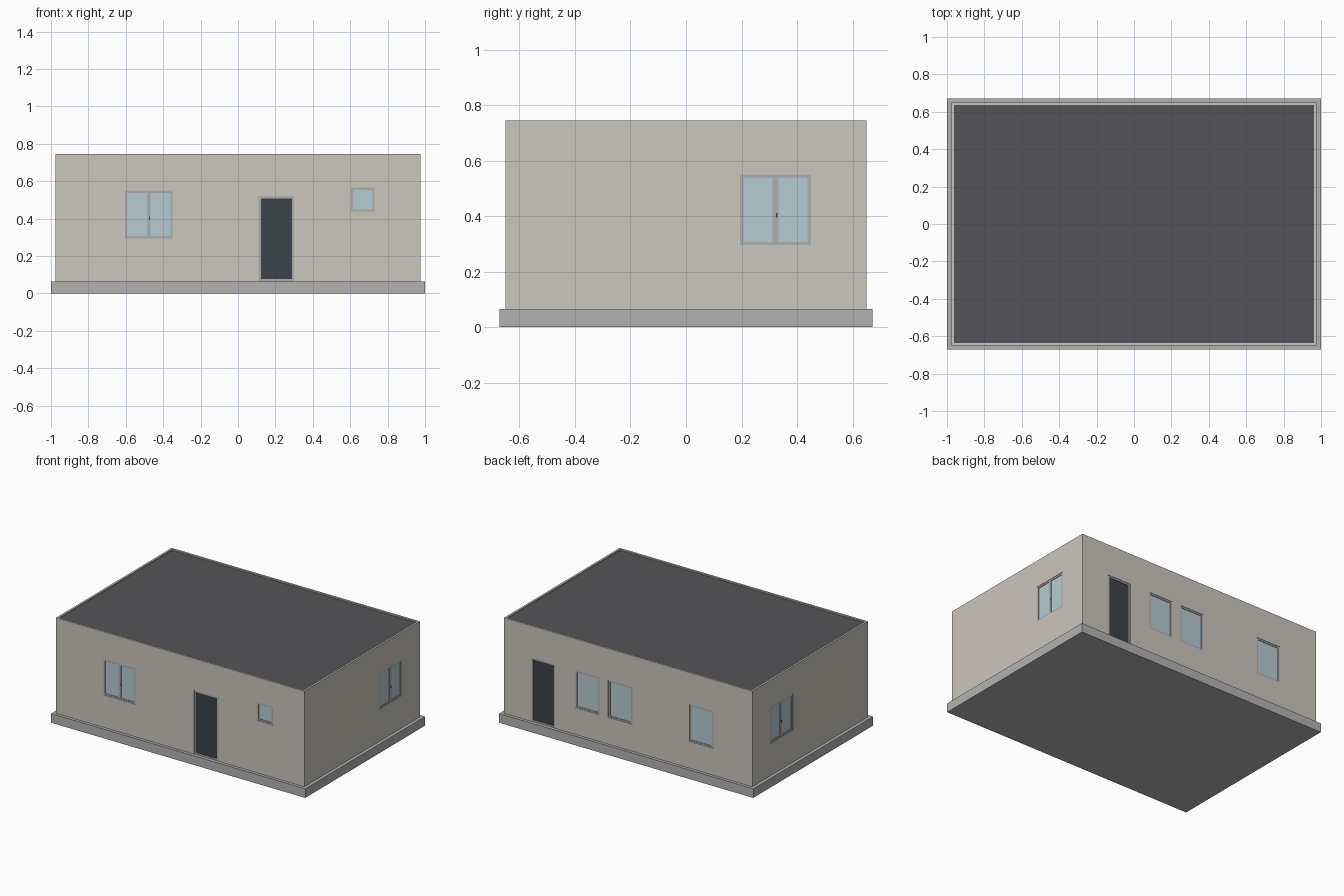
import bpy, bmesh
from math import radians
from mathutils import Matrix, Vector

if "Cube" in bpy.data.objects:
    bpy.data.objects.remove(bpy.data.objects["Cube"])


def material(name, r, g, b):
    m = bpy.data.materials.new(name)
    m.diffuse_color = (r, g, b, 1)
    m.use_nodes = True
    m.node_tree.nodes["Principled BSDF"].inputs["Base Color"].default_value = m.diffuse_color
    return m


PLASTER = material("plaster", 0.60, 0.57, 0.51)
CONCRETE = material("concrete", 0.45, 0.45, 0.45)
ROOFING = material("roofing", 0.09, 0.09, 0.10)
FRAME = material("frame", 0.43, 0.43, 0.43)
GLASS = material("glass", 0.47, 0.60, 0.65)
DOOR = material("door", 0.045, 0.055, 0.065)
METAL = material("handle", 0.05, 0.05, 0.05)

X, Y = 0.977, 0.65          # outer wall half sizes
T = 0.014                   # wall thickness
BASE, TOP = 0.065, 0.745


def boxes(name, spans, mat=None, angle=0):
    """One object from boxes given as (x0, x1, y0, y1, z0, z1), turned about z."""
    bm = bmesh.new()
    turn = Matrix.Rotation(radians(angle), 4, 'Z')
    for x0, x1, y0, y1, z0, z1 in spans:
        centre = Vector(((x0 + x1) / 2, (y0 + y1) / 2, (z0 + z1) / 2))
        size = Matrix.Diagonal((x1 - x0, y1 - y0, z1 - z0, 1))
        bmesh.ops.create_cube(bm, size=1, matrix=turn @ Matrix.Translation(centre) @ size)
    mesh = bpy.data.meshes.new(name)
    bm.to_mesh(mesh)
    bm.free()
    ob = bpy.data.objects.new(name, mesh)
    bpy.context.collection.objects.link(ob)
    if mat:
        mesh.materials.append(mat)
    return ob


def cut(target, cutter):
    cutter.hide_render = True
    cutter.display_type = 'WIRE'
    mod = target.modifiers.new(cutter.name, 'BOOLEAN')
    mod.operation = 'DIFFERENCE'
    mod.solver = 'EXACT'
    mod.object = cutter


# Foundation, hollow walls and sunken flat roof
boxes("foundation", [(-1, 1, -0.672, 0.672, 0, BASE)], CONCRETE)
walls = boxes("walls", [(-X, X, -Y, Y, BASE, TOP)], PLASTER)
cut(walls, boxes("room_cutter", [(-X + T, X - T, -Y + T, Y - T, BASE - 0.1, TOP + 0.1)]))
boxes("roof", [(-X + T, X - T, -Y + T, Y - T, TOP - 0.025, TOP - 0.008)], ROOFING)

SIDES = {"front": (0, Y), "right": (90, X), "back": (180, Y), "left": (-90, X)}


def opening(name, side, u0, u1, z0, z1, kind="single"):
    """Cut a hole and fill it; u runs rightwards as seen from outside."""
    angle, d = SIDES[side]
    cut(walls, boxes(name + "_cutter", [(u0, u1, -d - 0.05, -d + 0.05, z0, z1)], angle=angle))
    b = 0.012
    f0, f1 = -d + 0.003, -d + T
    bars = [(u0, u0 + b, f0, f1, z0, z1), (u1 - b, u1, f0, f1, z0, z1),
            (u0 + b, u1 - b, f0, f1, z0, z0 + b), (u0 + b, u1 - b, f0, f1, z1 - b, z1)]
    c = (u0 + u1) / 2
    if kind == "double":
        bars.append((c - 0.010, c + 0.010, f0, f1, z0 + b, z1 - b))
        zc = (z0 + z1) / 2 - 0.02
        boxes(name + "_handle", [(c + 0.002, c + 0.007, f0 - 0.002, f0 + 0.001,
                                  zc - 0.008, zc + 0.008)], METAL, angle)
    boxes(name + "_frame", bars, FRAME, angle)
    is_door = kind == "door"
    boxes(name + ("_leaf" if is_door else "_glass"),
          [(u0 + b, u1 - b, -d + 0.007, -d + 0.012, z0 + b, z1 - b)],
          DOOR if is_door else GLASS, angle)


# Front
opening("front_window", "front", -0.605, -0.350, 0.295, 0.550, "double")
opening("front_door", "front", 0.110, 0.300, BASE, 0.520, "door")
opening("small_window", "front", 0.603, 0.730, 0.438, 0.566)

# Side windows, mirrored
opening("right_window", "right", 0.195, 0.450, 0.295, 0.550, "double")
opening("left_window", "left", -0.450, -0.195, 0.295, 0.550, "double")

# Back
opening("back_door", "back", -0.762, -0.575, BASE, 0.520, "door")
for i, u in enumerate((-0.416, -0.157, 0.483)):
    opening(f"back_window_{i + 1}", "back", u, u + 0.190, 0.255, 0.520)
